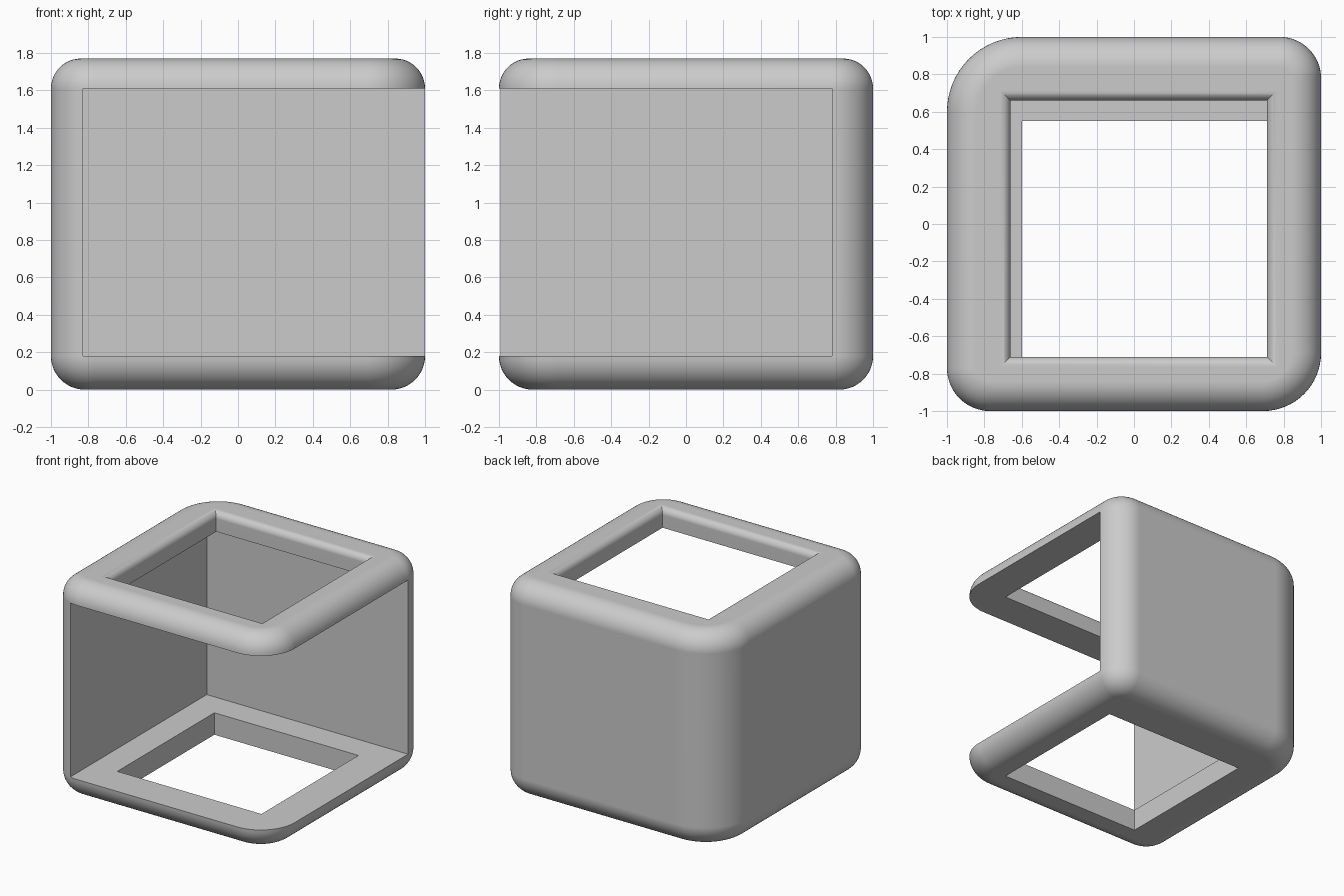
import bpy, bmesh, math

cube = bpy.data.objects.get("Cube")
if cube:
    bpy.data.objects.remove(cube, do_unlink=True)

HEIGHT = 1.77
grey = bpy.data.materials.new("light_grey")
grey.use_nodes = True
colour = (0.6, 0.6, 0.6, 1)
grey.diffuse_color = colour
grey.node_tree.nodes["Principled BSDF"].inputs["Base Color"].default_value = colour


def ring(x0, x1, y0, y1, grow, z, radii=(0, 0, 0, 0), steps=16):
    """Rectangle outline, corners counter-clockwise from the back left (+x +y)."""
    x0, x1, y0, y1 = x0 - grow, x1 + grow, y0 - grow, y1 + grow
    corners = [(x1, y1, -1, -1), (x0, y1, 1, -1), (x0, y0, 1, 1), (x1, y0, -1, 1)]
    points = []
    for i, (x, y, sx, sy) in enumerate(corners):
        if not radii[i]:
            points.append((x, y, z))
            continue
        r = radii[i] + grow
        for k in range(steps + 1):
            a = math.pi / 2 * (i + k / steps)
            points.append((x + sx * r + r * math.cos(a), y + sy * r + r * math.sin(a), z))
    return points


def loft(name, rings):
    """Closed solid through a stack of matching outlines."""
    bm = bmesh.new()
    loops = [[bm.verts.new(p) for p in points] for points in rings]
    for low, high in zip(loops, loops[1:]):
        for i in range(len(low)):
            j = (i + 1) % len(low)
            bm.faces.new((low[i], low[j], high[j], high[i]))
    bm.faces.new(loops[0][::-1])
    bm.faces.new(loops[-1])
    bmesh.ops.recalc_face_normals(bm, faces=bm.faces)
    mesh = bpy.data.meshes.new(name)
    bm.to_mesh(mesh)
    bm.free()
    mesh.materials.append(grey)
    obj = bpy.data.objects.new(name, mesh)
    bpy.context.collection.objects.link(obj)
    return obj


def quarter(steps=12):
    return [math.pi / 2 * k / steps for k in range(steps + 1)]


# Rounded outer shell, with a different radius on each upright corner
LOW, TOP = 0.18, 0.16
radii = (0.22, 0.4, 0.23, 0.31)
levels = [(LOW * (math.sin(a) - 1), LOW * (1 - math.cos(a))) for a in quarter()]
levels += [(TOP * (math.cos(a) - 1), HEIGHT - TOP + TOP * math.sin(a)) for a in quarter()]
shell = loft("corner_shell", [ring(-1, 1, -1, 1, g, z, radii) for g, z in levels])

# Cavity open to the front and the left side
cavity = loft("cavity_cutter", [ring(-0.83, 1.2, -1.2, 0.78, 0, z) for z in (0.18, 1.61)])

# Floor opening
floor = loft("floor_cutter", [ring(-0.6, 0.71, -0.71, 0.55, 0, z) for z in (-0.2, 0.5)])

# Roof opening with a rounded upper rim
RIM = 0.055
rim = [(0, 1.3)] + [(RIM * (1 - math.cos(a)), HEIGHT - RIM + RIM * math.sin(a)) for a in quarter(10)]
rim.append((RIM, HEIGHT + 0.2))
roof = loft("roof_cutter", [ring(-0.66, 0.71, -0.71, 0.66, g, z) for g, z in rim])

# Cut the openings
bpy.ops.object.select_all(action="DESELECT")
shell.select_set(True)
bpy.context.view_layer.objects.active = shell
for cutter in (cavity, floor, roof):
    cutter.hide_render = True
    mod = shell.modifiers.new(cutter.name, "BOOLEAN")
    mod.operation = "DIFFERENCE"
    mod.solver = "EXACT"
    mod.object = cutter
    bpy.ops.object.modifier_apply(modifier=mod.name)
    bpy.data.objects.remove(cutter, do_unlink=True)

# Smooth rounds, crisp cut edges, flat main faces
bpy.ops.object.shade_smooth_by_angle(angle=math.radians(30))
weighted = shell.modifiers.new("flat_faces", "WEIGHTED_NORMAL")
weighted.keep_sharp = True
